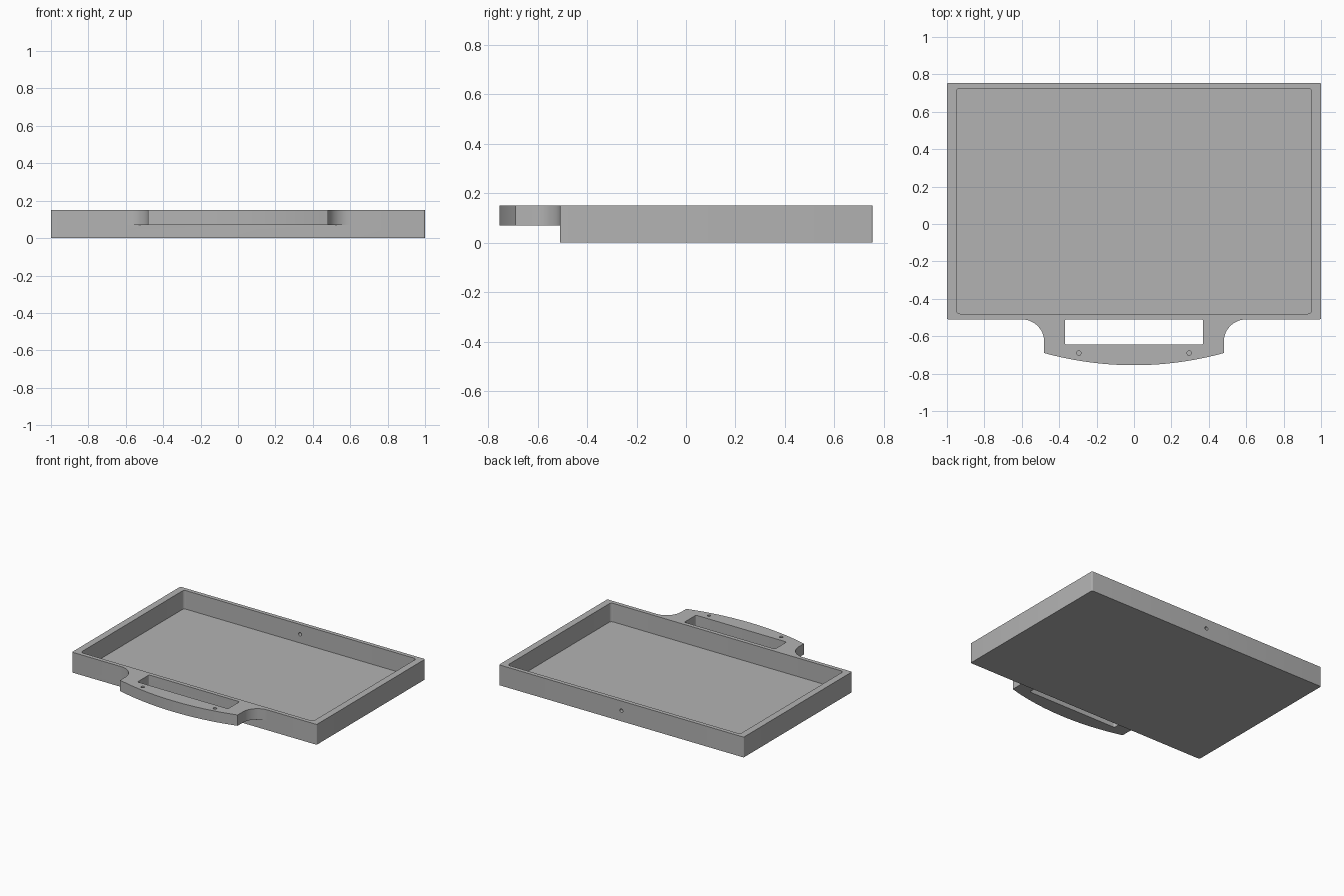
import bpy, bmesh, math
from mathutils import Vector

default = bpy.data.objects.get("Cube")
if default:
    bpy.data.objects.remove(default, do_unlink=True)

grey = bpy.data.materials.new("plain grey")
grey.use_nodes = True
colour = (0.45, 0.45, 0.45, 1)
grey.diffuse_color = colour
grey.node_tree.nodes["Principled BSDF"].inputs["Base Color"].default_value = colour

HALF, BACK, FRONT, TOP = 1.0, 0.755, -0.51, 0.15
HANDLE_BASE = 0.07


def arc(cx, cy, r, start, end, steps):
    """Points along an arc, angles in degrees."""
    angles = [math.radians(start + (end - start) * i / steps) for i in range(steps + 1)]
    return [(cx + r * math.cos(a), cy + r * math.sin(a)) for a in angles]


def rounded_rect(x, y0, y1, r):
    corners = [(x - r, y1 - r, 0), (r - x, y1 - r, 90),
               (r - x, y0 + r, 180), (x - r, y0 + r, 270)]
    return [p for cx, cy, a in corners for p in arc(cx, cy, r, a, a + 90, 6)]


def prism(name, outline, z0, z1):
    """Extrude a flat outline upwards."""
    bm = bmesh.new()
    face = bm.faces.new([bm.verts.new((x, y, z0)) for x, y in outline])
    geom = bmesh.ops.extrude_face_region(bm, geom=[face])["geom"]
    verts = [v for v in geom if isinstance(v, bmesh.types.BMVert)]
    bmesh.ops.translate(bm, verts=verts, vec=Vector((0, 0, z1 - z0)))
    bmesh.ops.recalc_face_normals(bm, faces=bm.faces)
    mesh = bpy.data.meshes.new(name)
    bm.to_mesh(mesh)
    bm.free()
    mesh.materials.append(grey)
    obj = bpy.data.objects.new(name, mesh)
    bpy.context.collection.objects.link(obj)
    return obj


def combine(target, other, operation):
    """Apply a boolean and discard the other solid."""
    bpy.ops.object.select_all(action="DESELECT")
    bpy.context.view_layer.objects.active = target
    target.select_set(True)
    mod = target.modifiers.new(operation.lower(), "BOOLEAN")
    mod.operation, mod.solver, mod.object = operation, "EXACT", other
    bpy.ops.object.modifier_apply(modifier=mod.name)
    bpy.data.objects.remove(other, do_unlink=True)


# Shallow tray with a thin floor
tray = prism("tray", rounded_rect(HALF, FRONT, BACK, 0.008), 0, TOP)
cavity = prism("cavity_cutter", rounded_rect(0.95, -0.48, 0.725, 0.02), 0.013, TOP + 0.1)
combine(tray, cavity, "DIFFERENCE")

# Handle: concave shoulders flowing into a bowed grip
flare, side, end_y, bow = 0.12, 0.48, -0.69, 0.065
shoulder = arc(side + flare, FRONT - flare, flare, 90, 180, 16)
radius = (side ** 2 + bow ** 2) / (2 * bow)
half_angle = math.degrees(math.asin(side / radius))
grip = arc(0, end_y - bow + radius, radius, 270 + half_angle, 270 - half_angle, 32)
left = [(side + flare, FRONT + 0.015)] + shoulder
outline = left + grip + [(-x, y) for x, y in reversed(left)]
handle = prism("handle", outline, HANDLE_BASE, TOP)

# Finger slot and two small blind holes in the grip
slot = prism("slot_cutter", rounded_rect(0.37, -0.645, FRONT, 0.01), 0, TOP + 0.1)
combine(handle, slot, "DIFFERENCE")
for x in (-0.295, 0.295):
    hole = prism("hole_cutter", arc(x, end_y, 0.012, 0, 345, 23), TOP - 0.05, TOP + 0.1)
    combine(handle, hole, "DIFFERENCE")
combine(tray, handle, "UNION")

# Small round hole through the middle of the back wall
drill = prism("drill_cutter", arc(0, 0, 0.013, 0, 345, 23), -0.1, 0.1)
drill.rotation_euler.x = math.pi / 2
drill.location = (0, 0.74, 0.078)
bpy.context.view_layer.update()
combine(tray, drill, "DIFFERENCE")

tray.name = "tray_with_handle"
bpy.ops.object.shade_smooth_by_angle(angle=math.radians(30))
